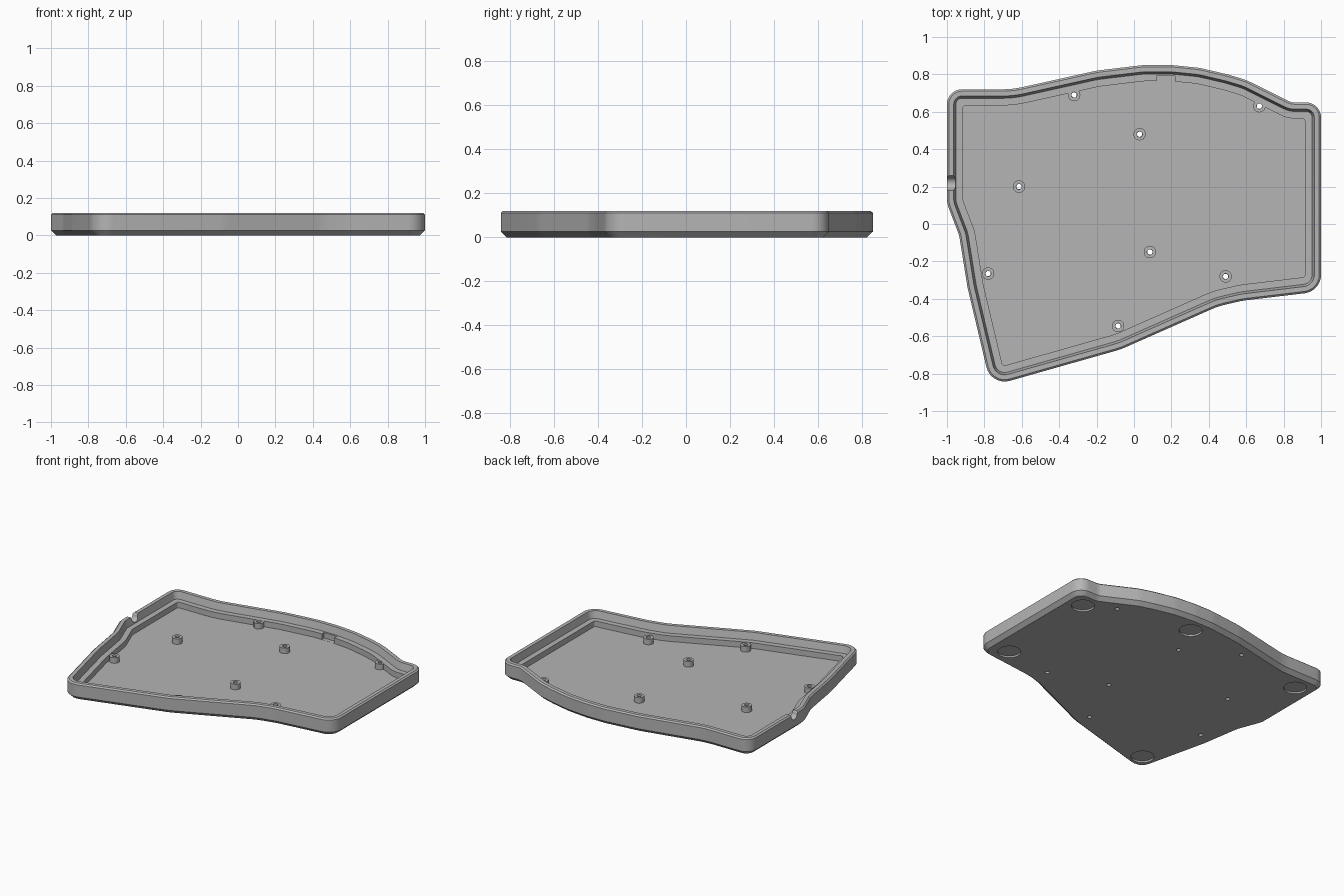
import bpy, bmesh, math
from mathutils import Vector, Matrix

cube = bpy.data.objects.get("Cube")
if cube:
    bpy.data.objects.remove(cube, do_unlink=True)

grey = bpy.data.materials.new("mid_grey_plastic")
grey.use_nodes = True
colour = (0.46, 0.46, 0.46, 1)
grey.diffuse_color = colour
grey.node_tree.nodes["Principled BSDF"].inputs["Base Color"].default_value = colour

RIM, LEDGE, FLOOR = 0.12, 0.07, 0.03

# Outline corners, clockwise: x, y, rounding radius
OUTLINE = [
    (-1, 0.72, 0.08), (-0.65, 0.72, 0.5), (-0.2, 0.82, 0.5), (0.05, 0.85, 0.4),
    (0.2, 0.85, 0.4), (0.35, 0.835, 0.4), (0.5, 0.8, 0.3), (0.6, 0.77, 0.3),
    (0.84, 0.65, 0.08), (1, 0.65, 0.08), (1, -0.36, 0.1), (0.58, -0.41, 0.4),
    (0.45, -0.44, 0.4), (-0.07, -0.67, 0.4), (-0.765, -0.867, 0.1),
    (-0.89, -0.34, 0.4), (-0.935, -0.06, 0.15), (-1, 0.11, 0.15),
]

# Wall section from the underside, over the rim, down to the floor: inset, height
SECTION = [(0.027, 0), (0, 0.026), (0, 0.111), (0.01, RIM), (0.036, RIM),
           (0.048, LEDGE), (0.086, LEDGE), (0.086, FLOOR)]

PEGS = [(-0.32, 0.69), (0.67, 0.63), (0.03, 0.48), (-0.615, 0.2),
        (0.085, -0.15), (0.49, -0.28), (-0.78, -0.265), (-0.085, -0.545)]
FEET = [(0.863, 0.52), (0.845, -0.236), (-0.855, 0.587), (-0.673, -0.717), (0.131, 0.72)]


def rounded_outline(inset):
    """Outline moved inwards, with every corner turned into an arc."""
    points = []
    count = len(OUTLINE)
    for i, (x, y, radius) in enumerate(OUTLINE):
        p = Vector((x, y))
        d1 = (p - Vector(OUTLINE[i - 1][:2])).normalized()
        d2 = (Vector(OUTLINE[(i + 1) % count][:2]) - p).normalized()
        n1, n2 = Vector((d1.y, -d1.x)), Vector((d2.y, -d2.x))
        p += (n1 + n2) * inset / (1 + n1.dot(n2))
        turn = math.atan2(d1.x * d2.y - d1.y * d2.x, d1.dot(d2))
        side = 1 if turn < 0 else -1
        r = max(radius - side * inset, 0.015)
        start = p - d1 * r * math.tan(abs(turn) / 2)
        centre = start + n1 * side * r
        steps = 8 if abs(turn) > 0.8 else 4
        for k in range(steps + 1):
            points.append(centre + Matrix.Rotation(turn * k / steps, 2) @ (start - centre))
    return points


def bridge(bm, a, b):
    for i in range(len(a)):
        j = (i + 1) % len(a)
        bm.faces.new((a[i], a[j], b[j], b[i]))


def finish(name, bm):
    bmesh.ops.recalc_face_normals(bm, faces=bm.faces)
    mesh = bpy.data.meshes.new(name)
    bm.to_mesh(mesh)
    bm.free()
    mesh.materials.append(grey)
    obj = bpy.data.objects.new(name, mesh)
    bpy.context.collection.objects.link(obj)
    return obj


def smooth(obj):
    bpy.ops.object.select_all(action='DESELECT')
    obj.select_set(True)
    bpy.context.view_layer.objects.active = obj
    bpy.ops.object.shade_smooth_by_angle(angle=math.radians(25))


def add_cylinder(bm, x, y, z0, z1, r, sides=32):
    bmesh.ops.create_cone(bm, cap_ends=True, segments=sides, radius1=r, radius2=r,
                          depth=z1 - z0, matrix=Matrix.Translation((x, y, (z0 + z1) / 2)))


# Tray: floor, chamfered wall and inner ledge
bm = bmesh.new()
loops = [[bm.verts.new((p.x, p.y, z)) for p in rounded_outline(inset)] for inset, z in SECTION]
for lower, upper in zip(loops, loops[1:]):
    bridge(bm, lower, upper)
bm.faces.new(loops[0])
bm.faces.new(loops[-1])
tray = finish("tray", bm)

# Cutter: screw holes, foot recesses, ledge slot and cable groove
bm = bmesh.new()
for x, y in PEGS:
    add_cylinder(bm, x, y, -0.02, 0.1, 0.014, 20)
for x, y in FEET:
    add_cylinder(bm, x, y, -0.02, 0.012, 0.074, 40)
bmesh.ops.create_cube(bm, size=1, matrix=Matrix.Translation((0.17, 0.745, 0.066))
                      @ Matrix.Diagonal((0.1, 0.09, 0.07, 1)))
groove = [(-0.05, 0.14), (-0.036, 0.112)]
groove += [(-0.033 * math.cos(a), 0.108 - 0.033 * math.sin(a))
           for a in (math.pi * k / 12 for k in range(13))]
groove += [(0.036, 0.112), (0.05, 0.14)]
ends = [[bm.verts.new((x, 0.218 + y, z)) for y, z in groove] for x in (-1.1, -0.93)]
bridge(bm, *ends)
for end in ends:
    bm.faces.new(end)
cutter = finish("tray_cutter", bm)
cutter.hide_render = True

cut = tray.modifiers.new("cut", 'BOOLEAN')
cut.operation = 'DIFFERENCE'
cut.solver = 'EXACT'
cut.object = cutter
bpy.context.view_layer.objects.active = tray
bpy.ops.object.modifier_apply(modifier=cut.name)
bpy.data.objects.remove(cutter, do_unlink=True)
smooth(tray)

# Hollow screw pegs standing on the floor
for number, (x, y) in enumerate(PEGS, 1):
    bm = bmesh.new()
    rings = []
    for r, z in ((0.033, FLOOR - 0.002), (0.033, LEDGE - 0.001),
                 (0.015, LEDGE - 0.001), (0.015, FLOOR - 0.002)):
        rings.append([bm.verts.new((x + r * math.cos(a), y + r * math.sin(a), z))
                      for a in (math.tau * k / 24 for k in range(24))])
    for i in range(4):
        bridge(bm, rings[i], rings[(i + 1) % 4])
    smooth(finish(f"screw_peg_{number}", bm))
